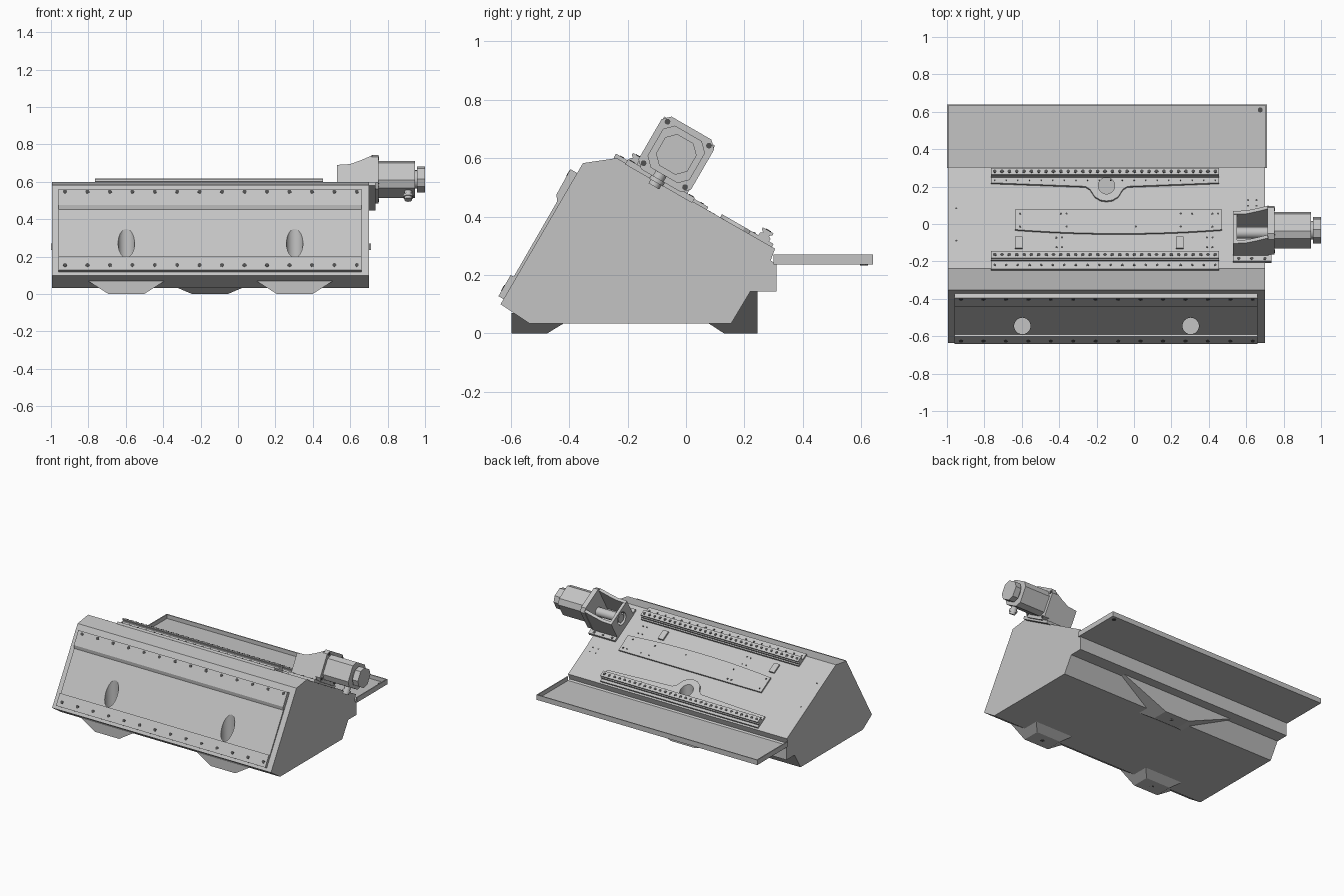
import bpy, bmesh, math
from mathutils import Matrix, Vector

old = bpy.data.objects.get("Cube")
if old:
    bpy.data.objects.remove(old, do_unlink=True)


def material(name, v):
    m = bpy.data.materials.new(name)
    m.use_nodes = True
    m.diffuse_color = (v, v, v, 1)
    m.node_tree.nodes["Principled BSDF"].inputs["Base Color"].default_value = (v, v, v, 1)
    return m


GRAY = material("machine gray", 0.55)
DARK = material("bolt dark gray", 0.08)


def frame(origin, angle):
    return Matrix.Translation(origin) @ Matrix.Rotation(math.radians(angle), 4, 'X')


WORLD = Matrix.Identity(4)
DECK = frame((0, -0.237, 0.60), -30)      # x, down the rear slope, outward
FRONT = frame((0, -0.635, 0.10), 60)      # x, up the front slope, outward


def finish(name, bm, M=WORLD, mat=GRAY):
    bm.transform(M)
    bmesh.ops.recalc_face_normals(bm, faces=bm.faces)
    me = bpy.data.meshes.new(name)
    bm.to_mesh(me)
    bm.free()
    me.materials.append(mat)
    ob = bpy.data.objects.new(name, me)
    bpy.context.collection.objects.link(ob)
    return ob


def extrude(name, pts, axis, a, b, M=WORLD, mat=GRAY):
    """Sweep a 2D outline along local x, y or z from a to b."""
    bm = bmesh.new()
    vs = []
    for p in pts:
        co = list(p)
        co.insert("xyz".index(axis), a)
        vs.append(bm.verts.new(co))
    step = Vector((0, 0, 0))
    step["xyz".index(axis)] = b - a
    res = bmesh.ops.extrude_face_region(bm, geom=[bm.faces.new(vs)], use_keep_orig=True)
    bmesh.ops.translate(bm, vec=step, verts=[v for v in res["geom"] if isinstance(v, bmesh.types.BMVert)])
    return finish(name, bm, M, mat)


def box(name, x, y, z, M=WORLD, mat=GRAY):
    return extrude(name, [(x[0], y[0]), (x[1], y[0]), (x[1], y[1]), (x[0], y[1])], "z", z[0], z[1], M, mat)


def circle(cx, cy, r, n):
    return [(cx + r * math.cos(2 * math.pi * i / n), cy + r * math.sin(2 * math.pi * i / n)) for i in range(n)]


def chamfered(cx, cy, h, c):
    k = h - c
    return [(cx + a * h, cy + b * k) if first else (cx + a * k, cy + b * h)
            for a, b, first in ((1, -1, 1), (1, 1, 1), (1, 1, 0), (-1, 1, 0),
                                (-1, 1, 1), (-1, -1, 1), (-1, -1, 0), (1, -1, 0))]


def bolts(name, spots, r, n0, M):
    """Thin dark discs in one object."""
    bm = bmesh.new()
    for x, y in spots:
        bmesh.ops.create_cone(bm, cap_ends=True, segments=10, radius1=r, radius2=r, depth=0.004,
                              matrix=Matrix.Translation((x, y, n0)))
    return finish(name, bm, M, DARK)


def spread(a, b, n):
    return [a + (b - a) * i / (n - 1) for i in range(n)]


def cut(target, cutter):
    mod = target.modifiers.new("bore", 'BOOLEAN')
    mod.operation, mod.solver, mod.object = 'DIFFERENCE', 'EXACT', cutter
    bpy.context.view_layer.objects.active = target
    bpy.ops.object.modifier_apply(modifier=mod.name)


# Main housing
X0, X1 = -0.995, 0.70
body = extrude("housing", [(-0.635, 0.10), (-0.535, 0.033), (0.154, 0.033), (0.22, 0.143), (0.31, 0.143),
                           (0.31, 0.235), (0.29, 0.25), (0.305, 0.29), (-0.237, 0.60), (-0.353, 0.583)],
               "x", X0, X1)

# Front cover with its two thicker strips
PX = (-0.96, 0.66)
cover = box("front_cover", PX, (0.02, 0.52), (-0.004, 0.008), FRONT)
extrude("front_top_strip", [(0.39, 0), (0.421, 0.022), (0.52, 0.024), (0.52, 0)], "x", *PX, FRONT)
low_strip = box("front_bottom_strip", PX, (0.02, 0.104), (0, 0.02), FRONT)
for name, u, n in (("front_top_bolts", 0.503, 0.023), ("front_bottom_bolts", 0.052, 0.02)):
    bolts(name, [(x, u) for x in spread(-0.925, 0.635, 14)], 0.011, n, FRONT)

# Feet: tapered blocks that widen upward into the housing
def foot(name, cx, y_flat, y_in, y_top, h, flare):
    bm = bmesh.new()
    rings = []
    for z, w, yi in ((0, 0.095, y_in), (h, 0.095 + flare, y_top)):
        rings.append([bm.verts.new((cx + a * w, y, z))
                      for a, y in ((-1, y_flat), (1, y_flat), (1, yi), (-1, yi))])
    lo, hi = rings
    bm.faces.new(lo)
    bm.faces.new(hi)
    for i in range(4):
        j = (i + 1) % 4
        bm.faces.new((lo[i], lo[j], hi[j], hi[i]))
    finish(name, bm)
    bolts(name + "_hole", [(cx, (y_flat + y_in) / 2)], 0.015, 0.002, WORLD)


foot("front_right_foot", -0.597, -0.597, -0.475, -0.36, 0.07, 0.11)
foot("front_left_foot", 0.303, -0.597, -0.475, -0.36, 0.07, 0.11)
foot("rear_foot", -0.15, 0.245, 0.13, -0.09, 0.143, 0.34)

# Rear tray: open pan
TX, TY, TZ, T = (-1.0, 0.71), (0.30, 0.64), (0.235, 0.27), 0.007
box("tray_floor", TX, TY, (TZ[0], TZ[0] + T))
box("tray_back_rim", TX, (TY[1] - T, TY[1]), TZ)
box("tray_right_rim", (TX[0], TX[0] + T), TY, TZ)
box("tray_left_rim", (TX[1] - T, TX[1]), TY, TZ)
bolts("tray_drain", [(0.675, 0.61)], 0.014, TZ[0] + T, WORLD)
bolts("tray_drain_below", [(0.675, 0.61)], 0.014, TZ[0], WORLD)

# Deck: rail beds, the lower one with a rounded bulge
RX = (-0.765, 0.455)
box("upper_rail_bed", RX, (-0.01, 0.09), (-0.004, 0.012), DECK)
lower_bed = extrude("lower_rail_bed", [
    (RX[0], 0.612), (RX[0], 0.52), (-0.26, 0.498), (-0.235, 0.48), (-0.21, 0.435), (-0.18, 0.414),
    (-0.147, 0.408), (-0.114, 0.414), (-0.084, 0.435), (-0.06, 0.48), (-0.035, 0.498), (RX[1], 0.52),
    (RX[1], 0.612)], "z", -0.004, 0.014, DECK)
bolts("upper_bed_bolts", [(x, 0.014) for x in spread(-0.745, 0.435, 20)], 0.007, 0.012, DECK)
bolts("lower_bed_bolts", [(x, 0.536) for x in spread(-0.745, 0.435, 20)], 0.004, 0.014, DECK)

# Waisted guide rails
def rail(name, s, n0):
    half = [(0.021, 0), (0.021, 0.012), (0.012, 0.018), (0.021, 0.026), (0.021, 0.033)]
    pts = [(s + a, n0 + b) for a, b in half] + [(s - a, n0 + b) for a, b in reversed(half)]
    extrude(name, pts, "x", *RX, DECK)
    bolts(name + "_bolts", [(x, s) for x in spread(-0.745, 0.435, 31)], 0.010, n0 + 0.033, DECK)


rail("upper_rail", 0.06, 0.010)
rail("lower_rail", 0.573, 0.012)

# Middle plate with a bowed upper edge, and two pads
MX = spread(-0.635, 0.47, 13)
extrude("middle_plate", [(MX[-1], 0.355), (MX[0], 0.355)] +
        [(x, 0.208 + 0.024 * ((x + 0.08) / 0.55) ** 2) for x in MX], "z", -0.004, 0.012, DECK)
bolts("middle_plate_bolts", [(x, 0.33) for x in (-0.61, -0.39, -0.36, 0.25, 0.31, 0.42, 0.45)] +
      [(x, 0.25) for x in (-0.61, -0.36, 0.01, 0.25, 0.42)], 0.006, 0.012, DECK)
for side, x in (("right", -0.615), ("left", 0.245)):
    box(side + "_pad", (x - 0.02, x + 0.02), (0.12, 0.19), (0, 0.012), DECK)
bolts("deck_bolts", [(x, s) for x in (-0.415, -0.385, 0.39, 0.42) for s in (0.13, 0.19)] +
      [(-0.95, s) for s in (0.17, 0.37, 0.565)] + [(x, s) for x in (0.61, 0.655) for s in (0.385, 0.42)],
      0.006, 0, DECK)

# Vertical bores through the front face and the rear bulge
for cx, cy, z0, targets in ((-0.597, -0.545, 0.10, (body, cover, low_strip)),
                            (0.303, -0.545, 0.10, (body, cover, low_strip)),
                            (-0.147, 0.205, 0.17, (body, lower_bed))):
    cutter = extrude("bore_cutter", circle(cx, cy, 0.044, 32), "z", z0, 0.8)
    for t in targets:
        cut(t, cutter)
    bpy.data.objects.remove(cutter, do_unlink=True)

# Motor bracket: open box with rising cheeks
CS, CN = 0.17, 0.113
box("bracket_base", (0.53, 0.735), (0.035, 0.30), (-0.004, 0.016), DECK)
for name, s in (("upper_cheek", 0.07), ("lower_cheek", 0.25)):
    extrude(name, [(0.53, 0.01), (0.72, 0.01), (0.72, 0.205), (0.66, 0.175), (0.60, 0.15), (0.53, 0.145)],
            "y", s, s + 0.02, DECK)
end_wall = box("bracket_end_wall", (0.53, 0.55), (0.09, 0.25), (0.01, 0.145), DECK)
hole = extrude("end_wall_cutter", circle(CS, 0.085, 0.045, 24), "x", 0.5, 0.6, DECK)
cut(end_wall, hole)
bpy.data.objects.remove(hole, do_unlink=True)
bolts("bracket_bolts", [(x, s) for x in (0.56, 0.63, 0.70) for s in (0.052, 0.285)], 0.009, 0.016, DECK)

# Motor along x: flange, body, end cap, coupling and cable socket
extrude("motor_flange", chamfered(CS, CN, 0.104, 0.025), "x", 0.715, 0.75, DECK)
extrude("motor_body", chamfered(CS, CN, 0.083, 0.03), "x", 0.75, 0.945, DECK)
extrude("motor_neck", circle(CS, CN, 0.05, 16), "x", 0.94, 0.96, DECK)
extrude("motor_cap", chamfered(CS, CN, 0.062, 0.03), "x", 0.957, 1.0, DECK)
extrude("shaft_coupling", circle(CS, 0.085, 0.03, 20), "x", 0.535, 0.72, DECK)
extrude("cable_socket", circle(0.91, 0.158, 0.021, 16), "z", -0.02, 0.04, DECK)
extrude("cable_collar", circle(0.91, 0.158, 0.027, 16), "z", -0.005, 0.01, DECK)
for i, (a, b) in enumerate(((-1, -1), (-1, 1), (1, -1), (1, 1))):
    extrude("flange_bolt_%d" % (i + 1), circle(CS + a * 0.082, CN + b * 0.082, 0.01, 10),
            "x", 0.748, 0.754, DECK, DARK)

# Smooth the round parts only
for ob in bpy.context.scene.objects:
    ob.select_set(ob.type == 'MESH' and ob.name in
                  ("housing", "shaft_coupling", "cable_socket", "cable_collar", "motor_neck", "middle_plate"))
bpy.context.view_layer.objects.active = body
bpy.ops.object.shade_smooth_by_angle(angle=math.radians(25))
